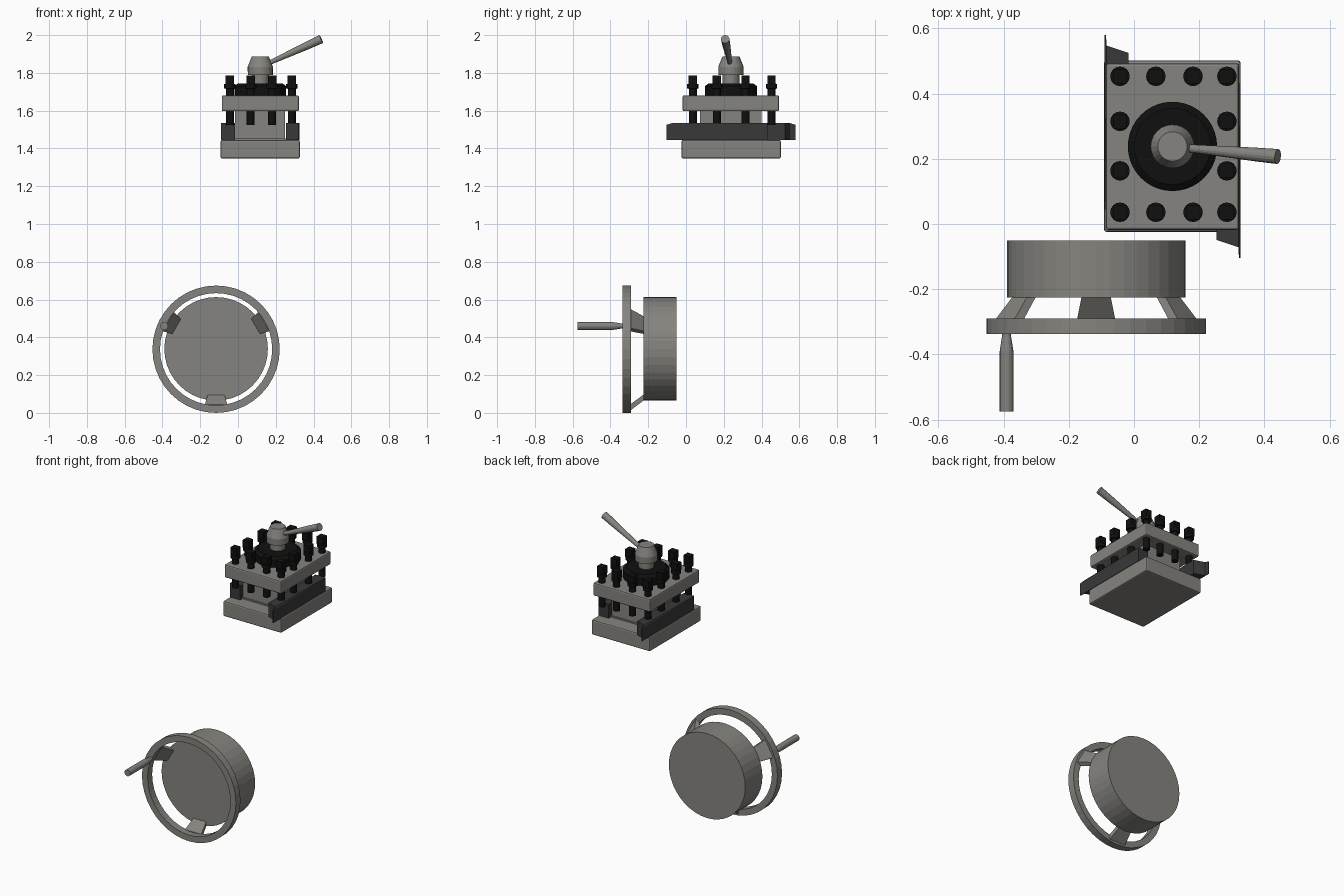
import bpy, bmesh, math
from mathutils import Vector, Matrix

if "Cube" in bpy.data.objects:
    bpy.data.objects.remove(bpy.data.objects["Cube"])

def material(name, rgb):
    m = bpy.data.materials.new(name)
    m.diffuse_color = (*rgb, 1)
    m.use_nodes = True
    m.node_tree.nodes["Principled BSDF"].inputs["Base Color"].default_value = m.diffuse_color
    return m

STEEL = material("warm grey steel", (0.235, 0.23, 0.21))
DARK = material("dark tool steel", (0.04, 0.04, 0.04))
BLACK = material("black oxide", (0.005, 0.005, 0.005))

CX, CY = 0.118, 0.238        # tool post axis
WX, WZ = -0.116, 0.337       # handwheel axis

def finish(name, bm, mat, bevel=0):
    bmesh.ops.recalc_face_normals(bm, faces=bm.faces[:])
    me = bpy.data.meshes.new(name)
    bm.to_mesh(me)
    bm.free()
    me.materials.append(mat)
    ob = bpy.data.objects.new(name, me)
    bpy.context.collection.objects.link(ob)
    if bevel:
        mod = ob.modifiers.new("soft edges", 'BEVEL')
        mod.width, mod.segments = bevel, 2
    return ob

def box(name, lo, hi, mat, bevel=0):
    bm = bmesh.new()
    bmesh.ops.create_cube(bm, size=1)
    for v in bm.verts:
        v.co = [l + (c + 0.5) * (h - l) for c, l, h in zip(v.co, lo, hi)]
    return finish(name, bm, mat, bevel)

def lathe(name, profile, mat, start=(0, 0, 0), direction=(0, 0, 1), sides=32, closed=False):
    """Revolve (radius, distance) pairs around an axis; open profiles get end caps."""
    bm = bmesh.new()
    rings = []
    for r, h in profile:
        rings.append([bm.verts.new((r * math.cos(2 * math.pi * i / sides),
                                    r * math.sin(2 * math.pi * i / sides), h)) for i in range(sides)])
    pairs = list(zip(rings, rings[1:]))
    if closed:
        pairs.append((rings[-1], rings[0]))
    else:
        bm.faces.new(rings[0])
        bm.faces.new(rings[-1])
    for a, b in pairs:
        for i in range(sides):
            j = (i + 1) % sides
            bm.faces.new((a[i], a[j], b[j], b[i]))
    rot = Vector((0, 0, 1)).rotation_difference(Vector(direction)).to_matrix().to_4x4()
    bm.transform(Matrix.Translation(start) @ rot)
    return finish(name, bm, mat)

# --- Tool post block: base, core and clamping plate
box("post_base", (-0.092, -0.024, 1.347), (0.327, 0.502, 1.445), STEEL, 0.008)
box("post_core_foot", (-0.024, 0.067, 1.44), (0.257, 0.408, 1.453), STEEL)
box("post_core", (-0.016, 0.075, 1.44), (0.250, 0.401, 1.61), STEEL)
box("post_top_plate", (-0.086, -0.018, 1.597), (0.322, 0.493, 1.681), STEEL, 0.008)

# --- Two cutting tools, the second turned half a revolution
outline = [(-0.09, 0.045), (-0.09, 0.58), (-0.086, 0.58), (-0.084, 0.547), (-0.017, 0.525), (-0.017, 0.045)]
for name, sign in (("cutting_tool_left", 1), ("cutting_tool_right", -1)):
    bm = bmesh.new()
    pts = [(CX + sign * (x - CX), CY + sign * (y - CY)) for x, y in outline]
    low = [bm.verts.new((x, y, 1.444)) for x, y in pts]
    top = [bm.verts.new((x, y, 1.525 if i in (1, 2) else 1.535)) for i, (x, y) in enumerate(pts)]
    bm.faces.new(low)
    bmesh.ops.triangulate(bm, faces=[bm.faces.new(top)])
    for i in range(6):
        j = (i + 1) % 6
        bm.faces.new((low[i], low[j], top[j], top[i]))
    finish(name, bm, DARK)

# --- Twelve square-headed clamping bolts around the plate edge
xs, ys = (-0.043, 0.067, 0.181, 0.285), (0.036, 0.163, 0.315, 0.453)
for i, x in enumerate(xs):
    for j, y in enumerate(ys):
        if i in (1, 2) and j in (1, 2):
            continue
        lathe("bolt_shaft", [(0.021, 1.525), (0.021, 1.715), (0.030, 1.718), (0.030, 1.74), (0.021, 1.743)],
              BLACK, (x, y, 0), sides=16)
        box("bolt_head", (x - 0.022, y - 0.022, 1.735), (x + 0.022, y + 0.022, 1.786), BLACK)

# --- Black collar, clamp hub and its lever
lathe("collar", [(0.137, 1.675), (0.137, 1.73), (0.117, 1.745)], BLACK, (CX, CY, 0), sides=40)
lathe("clamp_hub", [(0.045, 1.74), (0.045, 1.788), (0.066, 1.79), (0.067, 1.832), (0.045, 1.887)],
      STEEL, (CX, CY, 0), sides=24)
a, b = Vector((0.15, 0.234, 1.846)), Vector((0.441, 0.207, 1.979))
L = (b - a).length
lathe("clamp_lever", [(0.012, 0), (0.013, L * 0.15), (0.021, L * 0.75), (0.023, L)], STEEL, a, b - a, 16)

# --- Handwheel: drum, rim and crank grip
lathe("wheel_drum", [(0.274, 0), (0.274, 0.176)], STEEL, (WX, -0.05, WZ + 0.002), (0, -1, 0), 40)
lathe("wheel_rim", [(0.297, 0), (0.337, 0), (0.337, 0.047), (0.297, 0.047)], STEEL,
      (WX, -0.29, WZ), (0, -1, 0), 40, closed=True)
lathe("crank_grip", [(0.013, 0), (0.014, 0.015), (0.021, 0.06), (0.021, 0.245)], STEEL,
      (-0.391, -0.33, 0.46), (0, -1, 0), 16)

# --- Three slanted spokes flaring from drum to rim
for k in range(3):
    ang = math.radians(30 + 120 * k)
    radial, side = Vector((math.cos(ang), 0, math.sin(ang))), Vector((-math.sin(ang), 0, math.cos(ang)))
    bm = bmesh.new()
    ends = []
    for y, r0, r1, half in ((-0.22, 0.237, 0.268, 0.044), (-0.295, 0.292, 0.325, 0.059)):
        c = Vector((WX, y, WZ))
        ends.append([bm.verts.new(c + radial * r + side * s * half)
                     for r, s in ((r0, -1), (r0, 1), (r1, 1), (r1, -1))])
    for e in ends:
        bm.faces.new(e)
    for i in range(4):
        j = (i + 1) % 4
        bm.faces.new((ends[0][i], ends[0][j], ends[1][j], ends[1][i]))
    finish("wheel_spoke", bm, STEEL)
